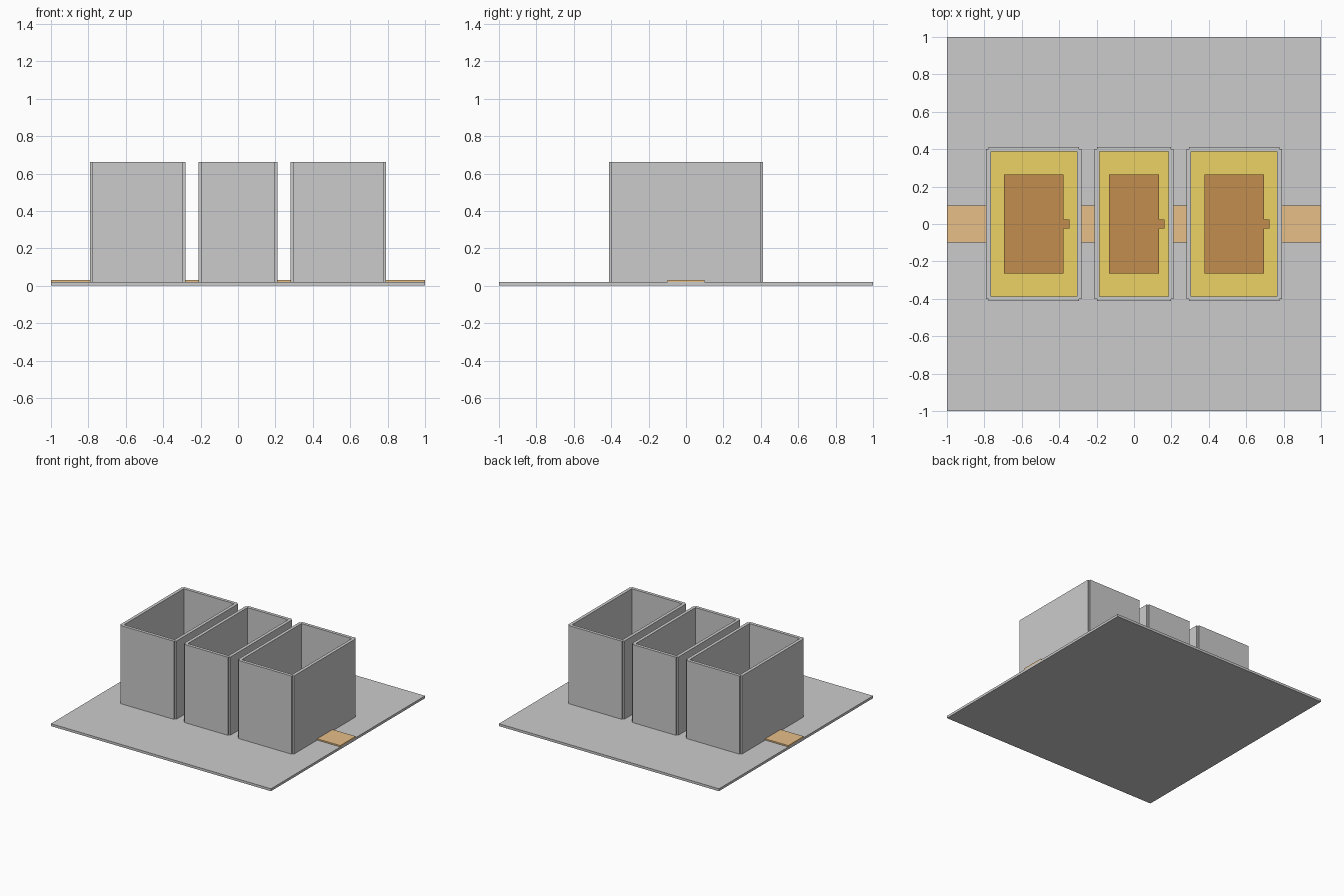
import bpy

if "Cube" in bpy.data.objects:
    bpy.data.objects.remove(bpy.data.objects["Cube"])


def material(name, rgb):
    m = bpy.data.materials.new(name)
    m.diffuse_color = (*rgb, 1)
    m.use_nodes = True
    m.node_tree.nodes["Principled BSDF"].inputs["Base Color"].default_value = m.diffuse_color
    return m


GOLD = material("gold", (0.85, 0.65, 0.13))
BROWN = material("brown", (0.55, 0.27, 0.075))
TAN = material("tan", (0.80, 0.52, 0.25))


def box(name, x, y, z, mat=None):
    """Box given by (min, max) ranges on each axis."""
    bpy.ops.mesh.primitive_cube_add(
        size=1, location=[(a + b) / 2 for a, b in (x, y, z)])
    ob = bpy.context.object
    ob.name = name
    ob.scale = [b - a for a, b in (x, y, z)]
    bpy.ops.object.transform_apply(location=False, rotation=False, scale=True)
    if mat:
        ob.data.materials.append(mat)
    return ob


BASE, TOP = 0.02, 0.662
HALF_T = 0.013      # half wall thickness
HY = 0.40           # wall centre line in y

# Ground plate and the path running through all rooms
box("base_plate", (-1, 1), (-1, 1), (0, BASE))
box("path", (-1, 1), (-0.1, 0.1), (BASE, 0.031), TAN)

# Rooms: name, centre x, half width, half width of the inlaid panel
for name, cx, hx, px in (("left", -0.535, 0.242, 0.159),
                         ("middle", 0.0, 0.198, 0.133),
                         ("right", 0.535, 0.242, 0.159)):
    # Walls centred on the room outline, leaving small notches at the corners
    for side, s in (("west", -1), ("east", 1)):
        wx = cx + s * hx
        box(f"{name}_{side}_wall", (wx - HALF_T, wx + HALF_T), (-HY, HY), (BASE, TOP))
    for side, s in (("front", -1), ("back", 1)):
        wy = s * HY
        box(f"{name}_{side}_wall", (cx - hx, cx + hx), (wy - HALF_T, wy + HALF_T), (BASE, TOP))
    # Floor, panel and small knob
    box(f"{name}_floor", (cx - hx, cx + hx), (-HY, HY), (BASE, 0.04), GOLD)
    box(f"{name}_panel", (cx - px, cx + px), (-0.265, 0.265), (0.04, 0.06), BROWN)
    box(f"{name}_knob", (cx + px - 0.003, cx + px + 0.03), (-0.023, 0.023), (0.04, 0.065), BROWN)
